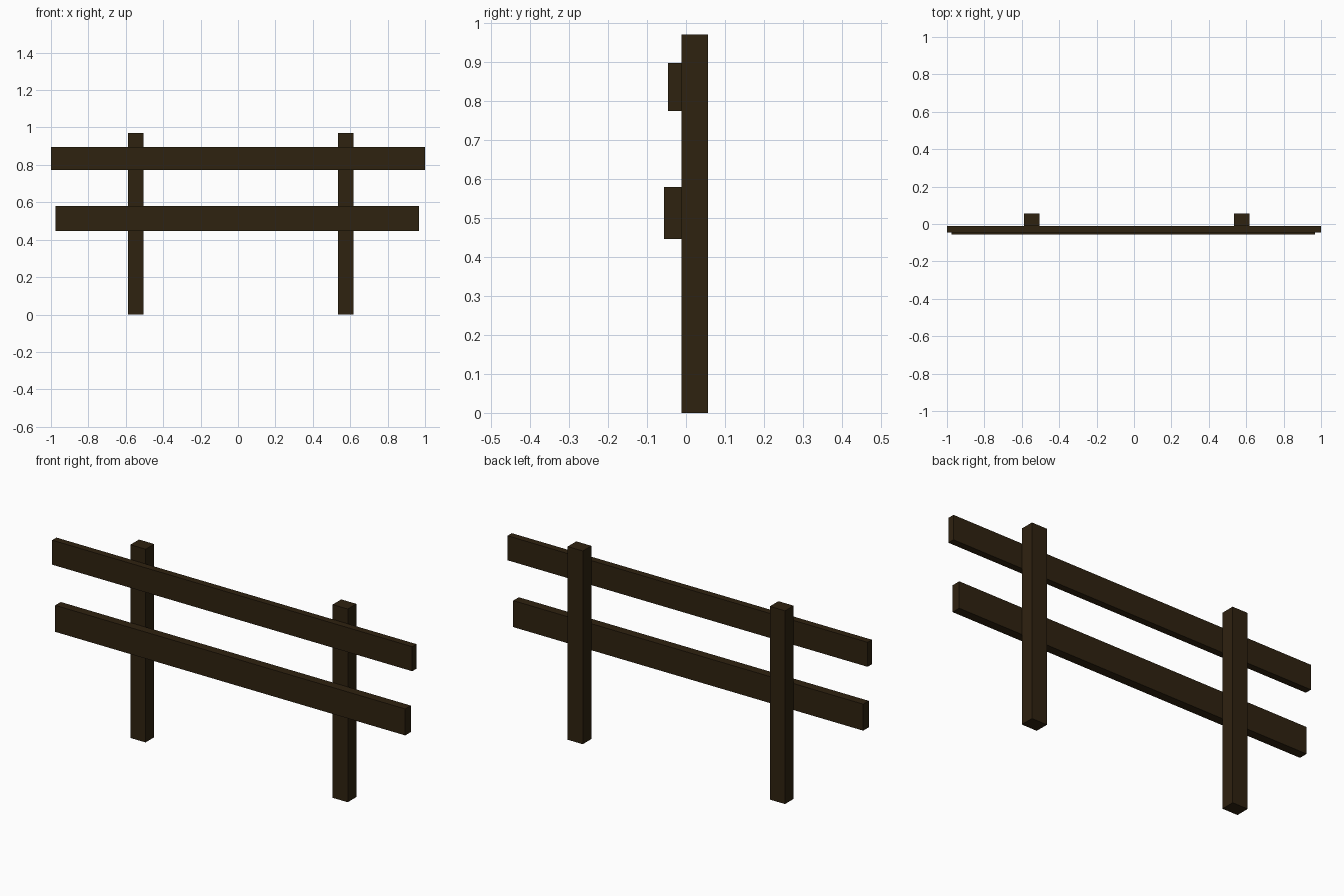
import bpy
import bmesh
from mathutils import Vector

default = bpy.data.objects.get("Cube")
if default:
    bpy.data.objects.remove(default, do_unlink=True)

# Dark stained timber
wood = bpy.data.materials.new("dark_brown_wood")
wood.use_nodes = True
colour = (0.028, 0.016, 0.005, 1.0)
wood.diffuse_color = colour
wood.node_tree.nodes["Principled BSDF"].inputs["Base Color"].default_value = colour


def timber(name, low, high):
    """Flat-faced beam spanning two opposite corners."""
    low, high = Vector(low), Vector(high)
    bm = bmesh.new()
    bmesh.ops.create_cube(bm, size=1)
    bmesh.ops.scale(bm, vec=high - low, verts=bm.verts)
    mesh = bpy.data.meshes.new(name)
    bm.to_mesh(mesh)
    bm.free()
    mesh.materials.append(wood)
    obj = bpy.data.objects.new(name, mesh)
    obj.location = (low + high) / 2
    bpy.context.collection.objects.link(obj)
    return obj


# Upright posts, with the rails fixed to their front faces
POST_FRONT, POST_BACK = -0.012, 0.056
for name, x in (("right_post", -0.547), ("left_post", 0.576)):
    timber(name, (x - 0.042, POST_FRONT, 0), (x + 0.042, POST_BACK, 0.97))

# Horizontal rails
timber("upper_rail", (-1, -0.046, 0.773), (1, POST_FRONT, 0.896))
timber("lower_rail", (-0.976, -0.056, 0.446), (0.968, POST_FRONT, 0.579))
